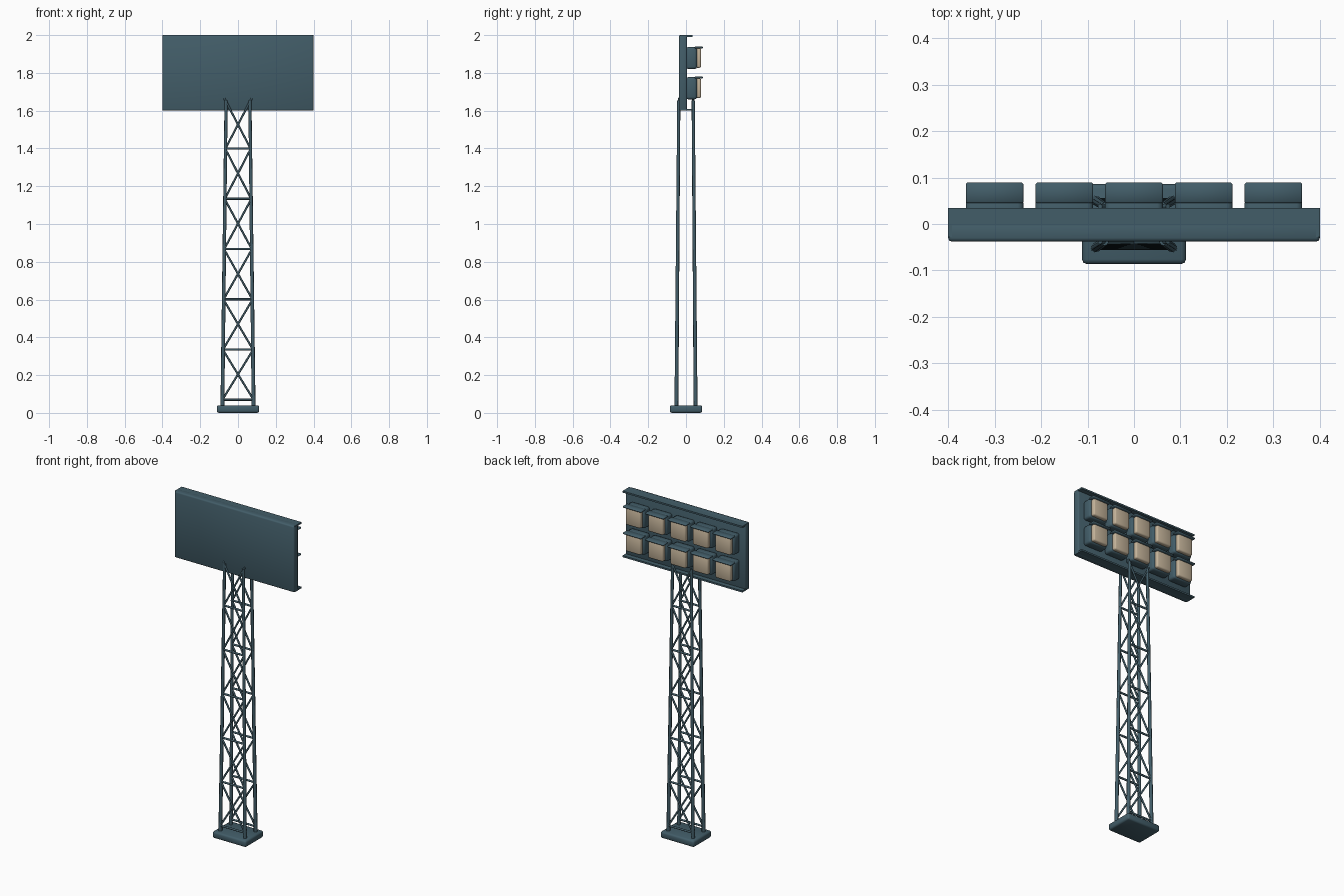
import bpy
import math
from mathutils import Vector

if "Cube" in bpy.data.objects:
    bpy.data.objects.remove(bpy.data.objects["Cube"])


def material(name, rgb):
    m = bpy.data.materials.new(name)
    m.diffuse_color = (*rgb, 1)
    m.use_nodes = True
    m.node_tree.nodes["Principled BSDF"].inputs["Base Color"].default_value = m.diffuse_color
    return m


STEEL = material("dark_steel", (0.055, 0.11, 0.14))
LENS = material("lamp_lens", (0.55, 0.45, 0.32))


def finish(ob, name, mat):
    ob.name = name
    ob.data.materials.append(mat)
    bpy.ops.object.shade_smooth_by_angle(angle=math.radians(50))
    return ob


def box(name, lo, hi, mat=STEEL, bevel=0.0, segments=2):
    lo, hi = Vector(lo), Vector(hi)
    bpy.ops.mesh.primitive_cube_add(size=1, location=(lo + hi) / 2)
    ob = bpy.context.object
    ob.scale = hi - lo
    bpy.ops.object.transform_apply(location=False, rotation=False, scale=True)
    if bevel:
        mod = ob.modifiers.new("bevel", "BEVEL")
        mod.width, mod.segments = bevel, segments
        bpy.ops.object.modifier_apply(modifier="bevel")
    return finish(ob, name, mat)


def rod(name, a, b, r1, r2=None):
    a, b = Vector(a), Vector(b)
    d = b - a
    bpy.ops.mesh.primitive_cone_add(vertices=8, radius1=r1, radius2=r2 or r1,
                                    depth=d.length, location=(a + b) / 2)
    ob = bpy.context.object
    ob.rotation_euler = d.to_track_quat("Z", "Y").to_euler()
    return finish(ob, name, STEEL)


def leg_point(sx, sy, z):
    t = z / 1.66
    return Vector((sx * (0.083 - 0.020 * t), sy * (0.051 - 0.013 * t), z))


# Foot plate
box("foot_plate", (-0.112, -0.086, 0), (0.112, 0.086, 0.04), bevel=0.01)

# Tapered legs
for sx in (-1, 1):
    for sy in (-1, 1):
        rod("tower_leg", leg_point(sx, sy, 0.02), leg_point(sx, sy, 1.655), 0.0105, 0.0085)

# Lattice on front and back faces
levels = [0.07 + 0.266 * i for i in range(7)]
for sy in (-1, 1):
    for i, z in enumerate(levels[:-1]):
        l, r = leg_point(-1, sy, z), leg_point(1, sy, z)
        over = Vector((0.007, 0, 0))
        rod("cross_bar", l - over, r + over, 0.006)
        top = levels[i + 1]
        flare = Vector((0.010 if i == 5 else 0.002, 0, 0))
        for sx in (-1, 1):
            rod("diagonal_brace", leg_point(-sx, sy, z),
                leg_point(sx, sy, top) + sx * flare, 0.0055)

# Lamp panel with top and bottom lips, open at the ends
box("panel_back", (-0.4, -0.038, 1.6), (0.4, 0.005, 2.0), bevel=0.008)
box("panel_top_lip", (-0.4, -0.028, 1.99), (0.4, 0.034, 2.0))
box("panel_bottom_lip", (-0.4, -0.028, 1.6), (0.4, 0.034, 1.61))

# Two rows of five floodlights
for row in (1.72, 1.88):
    for col in range(5):
        x = -0.3 + 0.15 * col
        box("lamp_housing", (x - 0.062, 0.0, row - 0.06), (x + 0.062, 0.058, row + 0.057),
            bevel=0.012)
        box("lamp_lens", (x - 0.05, 0.05, row - 0.053), (x + 0.05, 0.08, row + 0.05),
            LENS, bevel=0.008)
        box("lamp_visor", (x - 0.062, 0.045, row + 0.05), (x + 0.062, 0.089, row + 0.06),
            bevel=0.003, segments=1)
